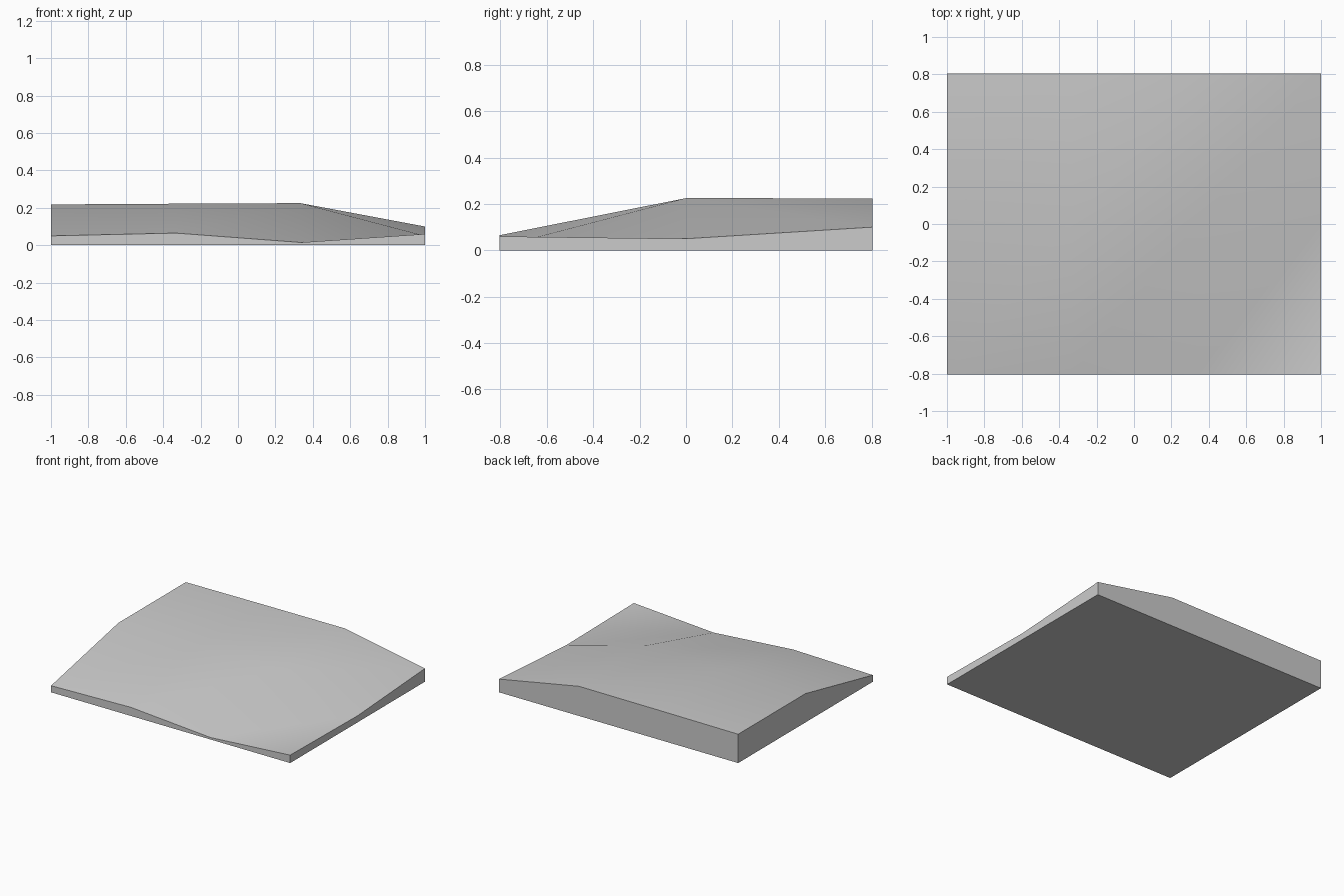
import bpy, bmesh, math

cube = bpy.data.objects.get("Cube")
if cube:
    bpy.data.objects.remove(cube, do_unlink=True)

# Material
stone = bpy.data.materials.new("plain grey")
stone.use_nodes = True
grey = (0.6, 0.6, 0.6, 1)
stone.diffuse_color = grey
stone.node_tree.nodes["Principled BSDF"].inputs["Base Color"].default_value = grey

# Ground heights, one row per depth from front to back
heights = [(0.05, 0.065, 0.015, 0.06),
           (0.218, 0.222, 0.225, 0.05),
           (0.218, 0.222, 0.224, 0.10)]
half_x, half_y = 1.0, 0.805
rows, cols = len(heights), len(heights[0])

# Undulating top surface
bm = bmesh.new()
grid = [[bm.verts.new((half_x * (2 * i / (cols - 1) - 1), half_y * (j - 1), z))
         for i, z in enumerate(row)] for j, row in enumerate(heights)]
for j in range(rows - 1):
    for i in range(cols - 1):
        a, b = grid[j][i], grid[j][i + 1]
        c, d = grid[j + 1][i + 1], grid[j + 1][i]
        bm.faces.new((a, b, c))
        bm.faces.new((a, c, d))

# Upright walls and flat underside
rim = [e for e in bm.edges if e.is_boundary]
skirt = bmesh.ops.extrude_edge_only(bm, edges=rim)["geom"]
for v in skirt:
    if isinstance(v, bmesh.types.BMVert):
        v.co.z = 0
bmesh.ops.holes_fill(bm, edges=[e for e in bm.edges if e.is_boundary], sides=0)
bmesh.ops.recalc_face_normals(bm, faces=bm.faces)

mesh = bpy.data.meshes.new("ground_tile")
bm.to_mesh(mesh)
bm.free()
tile = bpy.data.objects.new("ground_tile", mesh)
bpy.context.collection.objects.link(tile)
mesh.materials.append(stone)

# Smooth rolling top with crisp borders
bpy.ops.object.select_all(action="DESELECT")
tile.select_set(True)
bpy.context.view_layer.objects.active = tile
bpy.ops.object.shade_smooth_by_angle(angle=math.radians(35))
